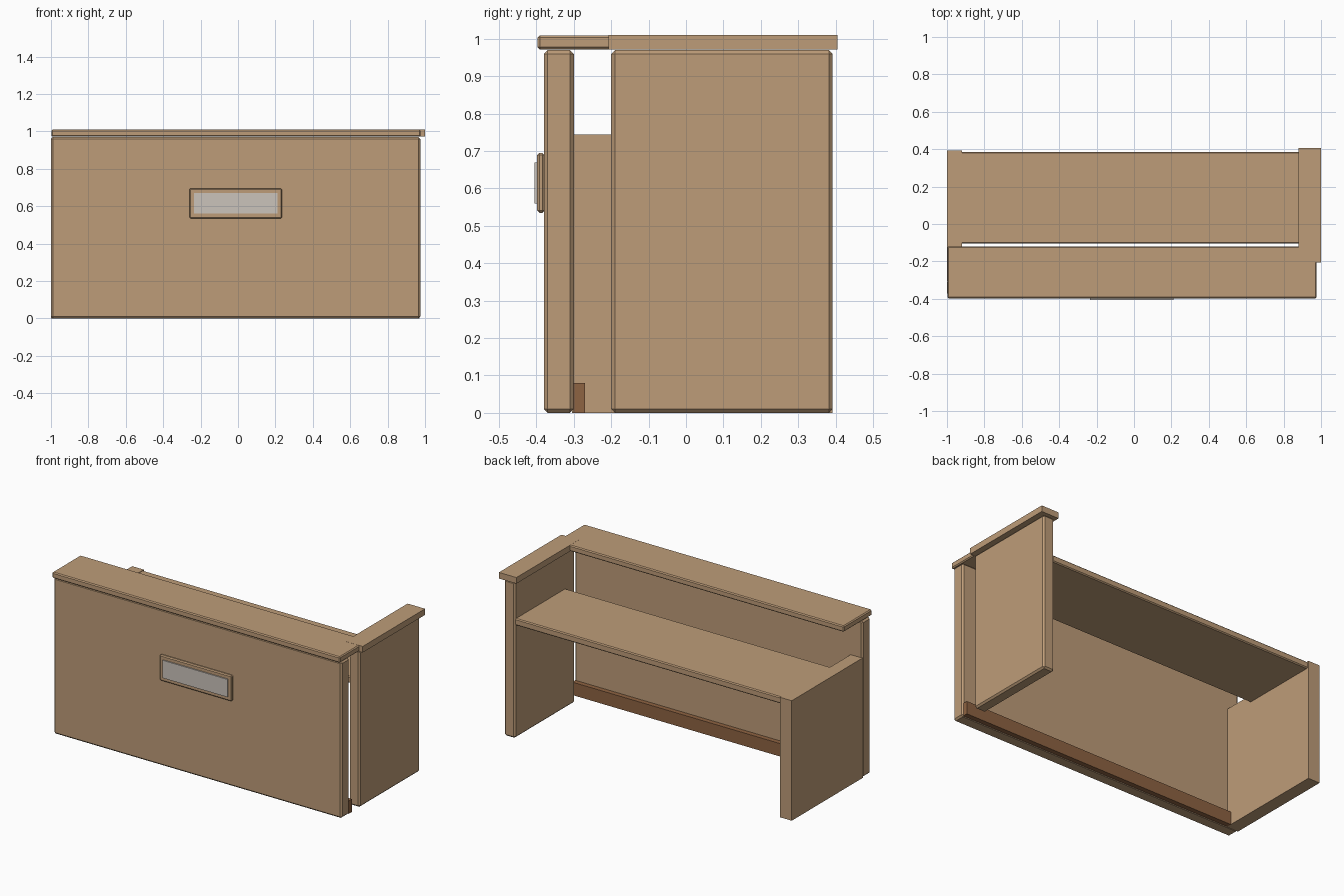
import bpy

if "Cube" in bpy.data.objects:
    bpy.data.objects.remove(bpy.data.objects["Cube"])


def material(name, rgb):
    m = bpy.data.materials.new(name)
    m.diffuse_color = (*rgb, 1.0)
    m.use_nodes = True
    m.node_tree.nodes["Principled BSDF"].inputs["Base Color"].default_value = m.diffuse_color
    return m


wood = material("light_wood", (0.515, 0.335, 0.19))
dark = material("dark_wood", (0.27, 0.125, 0.054))
pale = material("pale_plate", (0.60, 0.55, 0.50))


def box(name, x, y, z, mat, chamfer=0.0):
    """Box from (min, max) ranges, with an optional chamfer."""
    bpy.ops.mesh.primitive_cube_add(size=1)
    o = bpy.context.object
    o.name = name
    o.location = [(a + b) / 2 for a, b in (x, y, z)]
    o.scale = [b - a for a, b in (x, y, z)]
    bpy.ops.object.transform_apply(location=False, rotation=False, scale=True)
    o.data.materials.append(mat)
    if chamfer:
        b = o.modifiers.new("chamfer", 'BEVEL')
        b.width = chamfer
        b.segments = 1
    return o


# Upright panels
box("front_panel", (-1.0, 0.975), (-0.38, -0.30), (0, 0.97), wood, 0.01)
box("right_panel", (0.90, 0.975), (-0.20, 0.392), (0, 0.97), wood, 0.01)
box("left_panel", (-1.0, -0.92), (-0.305, 0.392), (0, 0.744), wood)

# Work surface with a narrow gap behind the counter edge
box("desk_surface", (-0.925, 0.905), (-0.105, 0.385), (0.70, 0.742), wood, 0.006)

# Raised counter and side cap
box("front_counter", (-0.998, 0.976), (-0.397, -0.12), (0.972, 1.0095), wood, 0.006)
box("side_counter", (0.88, 1.0), (-0.207, 0.405), (0.972, 1.01), wood)

# Kick board behind the front panel
box("kick_board", (-0.92, 0.97), (-0.301, -0.27), (0, 0.08), dark)

# Sign on the front: frame and plate
box("sign_frame", (-0.26, 0.235), (-0.398, -0.378), (0.535, 0.695), wood, 0.006)
box("sign_plate", (-0.235, 0.21), (-0.405, -0.397), (0.56, 0.67), pale)
